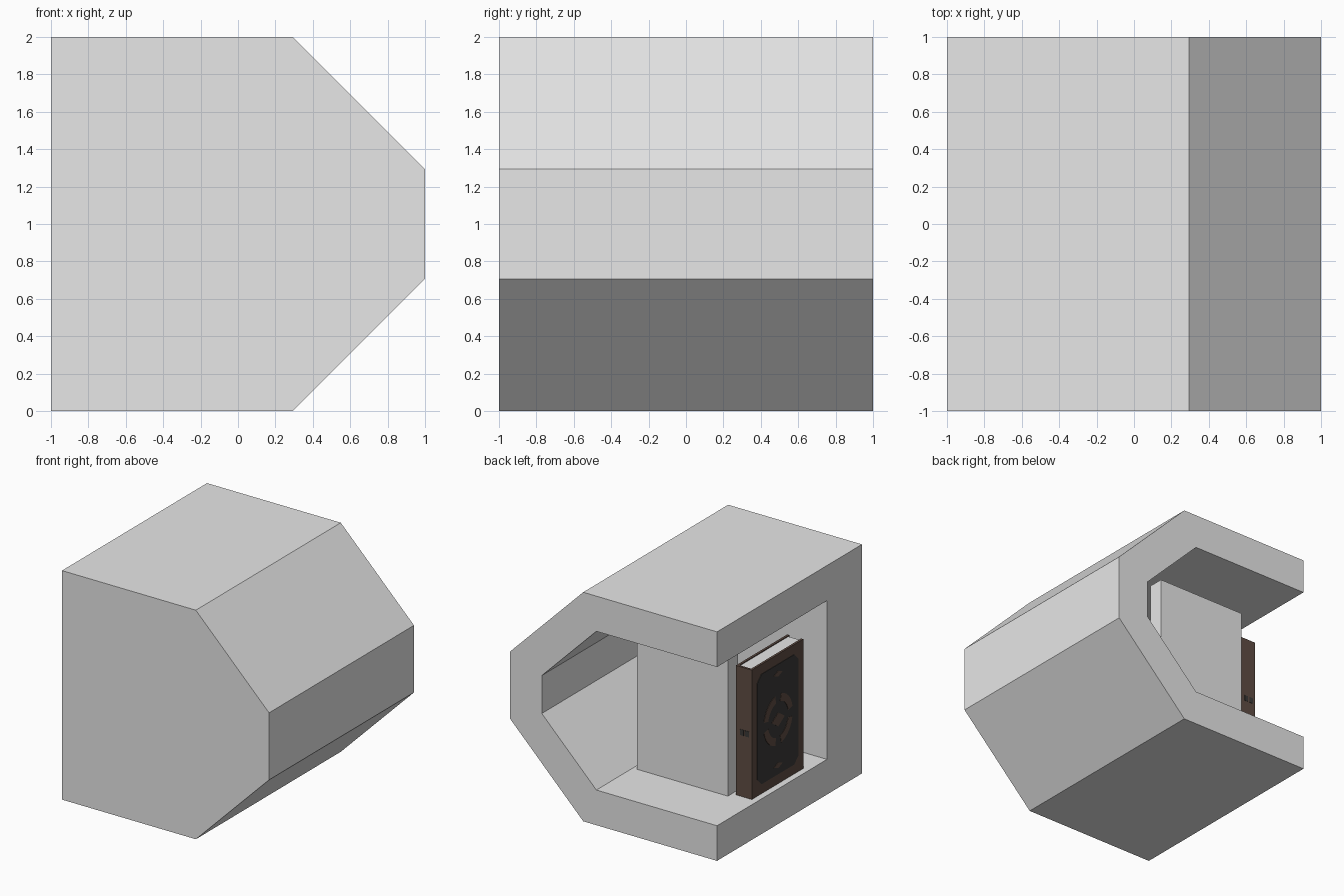
import bpy, bmesh, math

if "Cube" in bpy.data.objects:
    bpy.data.objects.remove(bpy.data.objects["Cube"])

def material(name, rgb):
    m = bpy.data.materials.new(name)
    m.diffuse_color = (*rgb, 1)
    m.use_nodes = True
    m.node_tree.nodes["Principled BSDF"].inputs["Base Color"].default_value = m.diffuse_color
    return m

GREY = material("light grey", (0.8, 0.8, 0.8))
BROWN = material("dark brown leather", (0.115, 0.073, 0.057))
BLACK = material("soft black", (0.043, 0.041, 0.039))

def finish(name, bm, mat):
    bmesh.ops.recalc_face_normals(bm, faces=bm.faces)
    me = bpy.data.meshes.new(name)
    bm.to_mesh(me)
    bm.free()
    me.materials.append(mat)
    ob = bpy.data.objects.new(name, me)
    bpy.context.collection.objects.link(ob)
    return ob

def box(name, x, y, z, mat):
    bm = bmesh.new()
    bmesh.ops.create_cube(bm, size=1)
    for v in bm.verts:
        v.co = [r[0] + (c + 0.5) * (r[1] - r[0]) for c, r in zip(v.co, (x, y, z))]
    return finish(name, bm, mat)

def plates(name, outlines, x0, x1, mat):
    """Extrude (y, z) outlines along x."""
    bm = bmesh.new()
    for pts in outlines:
        a = [bm.verts.new((x0, y, z)) for y, z in pts]
        b = [bm.verts.new((x1, y, z)) for y, z in pts]
        bm.faces.new(a)
        bm.faces.new(b[::-1])
        for i in range(len(pts)):
            j = (i + 1) % len(pts)
            bm.faces.new((a[i], a[j], b[j], b[i]))
    return finish(name, bm, mat)

# Shell: half-octagon profile, hollow, open at the left and back
T, YF, YI, YB = 0.307, -1.0, -0.517, 1.0
k = T * math.tan(math.pi / 8)
c = math.sqrt(2) - 1
s = 1 - c * 1.7071  # 0.293: half length of the short right side
outer = [(-1, 2), (s, 2), (1, 1 + s), (1, 1 - s), (s, 0), (-1, 0)]
inner = [(-1, 2 - T), (s - k, 2 - T), (1 - T, 1 + s - k),
         (1 - T, 1 - s + k), (s - k, T), (-1, T)]
bm = bmesh.new()
def ring(prof, y):
    return [bm.verts.new((px, y, pz)) for px, pz in prof]
of, ob_, inf, inb = ring(outer, YF), ring(outer, YB), ring(inner, YI), ring(inner, YB)
bm.faces.new(of)
bm.faces.new(inf)
for i in range(5):
    for p, q in ((of, ob_), (inf, inb), (ob_, inb)):
        bm.faces.new((p[i], p[i + 1], q[i + 1], q[i]))
for i in (0, 5):                                   # left rim, top and bottom
    bm.faces.new((of[i], ob_[i], inb[i], inf[i]))
bm.faces.new((of[0], of[5], inf[5], inf[0]))       # left rim, front
finish("hollow_shell", bm, GREY)

# Upright slab inside
box("upright_slab", (-0.752, 0.124), (0.358, 0.497), (T, 1.62), GREY)

# Book: two covers, spine and page block
X0, X1, Y0, Y1, Z0, Z1 = -0.944, -0.79, -0.27, 0.44, T, 1.437
CT = 0.02
box("book_front_cover", (X0, X0 + CT), (Y0, Y1), (Z0, Z1), BROWN)
box("book_back_cover", (X1 - CT, X1), (Y0, Y1), (Z0, Z1), BROWN)
box("book_spine", (X0 + CT, X1 - CT), (Y1 - CT, Y1), (Z0, Z1), BROWN)
box("book_pages", (X0 + CT, X1 - CT), (Y0 + 0.015, Y1 - CT),
    (Z0 + 0.01, Z1 - 0.008), GREY)

# Cover decoration: black panel with clipped corners and brown ornaments
cy, cz = (Y0 + Y1) / 2, (Z0 + Z1) / 2
def clipped(hw, hh, r):
    return [(cy + a, cz + b) for a, b in (
        (hw - r, hh), (hw, hh - r), (hw, r - hh), (hw - r, -hh),
        (r - hw, -hh), (-hw, r - hh), (-hw, hh - r), (r - hw, hh))]

def arc(ra, rb, a0, a1, n=10):
    ang = [math.radians(a0 + (a1 - a0) * i / n) for i in range(n + 1)]
    return ([(cy + ra * math.cos(t), cz + ra * 1.1 * math.sin(t)) for t in ang] +
            [(cy + rb * math.cos(t), cz + rb * 1.1 * math.sin(t)) for t in ang[::-1]])

def diamond(z, w, h):
    return [(cy + w, z), (cy, z + h), (cy - w, z), (cy, z - h)]

ornaments = [arc(0.2, 0.14, a + 12, a + 78) for a in (0, 90, 180, 270)]
ornaments += [diamond(cz, 0.09, 0.06)]
ornaments += [diamond(cz + d * 0.4, 0.06, 0.025) for d in (-1, 1)]
for side, x, d in (("front", X0, -1), ("back", X1, 1)):
    plates(side + "_cover_panel", [clipped(0.285, 0.48, 0.06)], x, x + d * 0.004, BLACK)
    plates(side + "_cover_ornaments", ornaments, x + d * 0.004, x + d * 0.007, BROWN)

# Small dark marks on the spine
for i, x in enumerate((-0.90, -0.85)):
    box("spine_mark_%d" % (i + 1), (x - 0.018, x + 0.018), (Y1, Y1 + 0.003),
        (cz - 0.03, cz + 0.02), BLACK)
